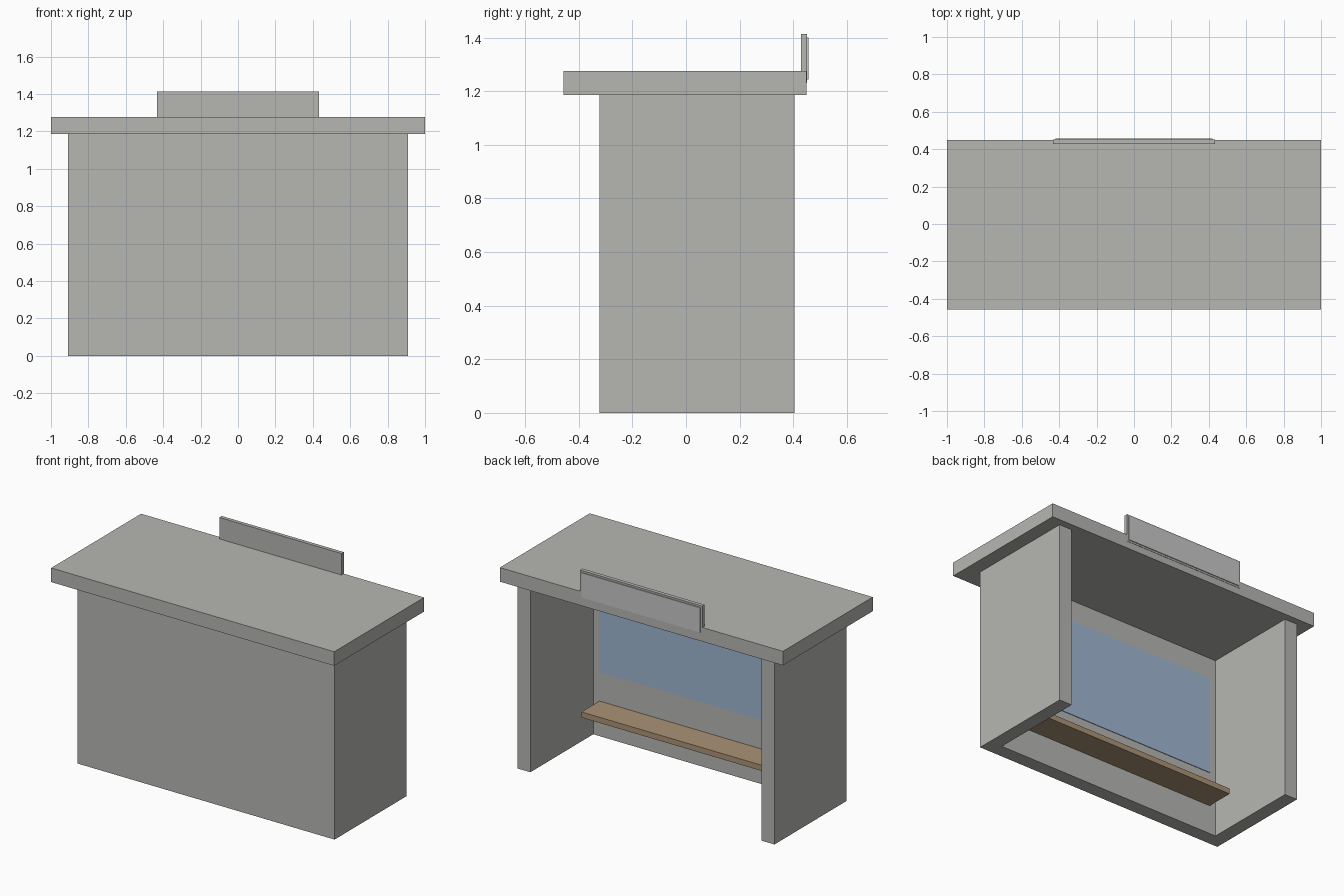
import bpy
import bmesh

cube = bpy.data.objects.get("Cube")
if cube:
    bpy.data.objects.remove(cube, do_unlink=True)


def material(name, r, g, b):
    mat = bpy.data.materials.new(name)
    mat.use_nodes = True
    mat.diffuse_color = (r, g, b, 1)
    bsdf = next(n for n in mat.node_tree.nodes if n.type == 'BSDF_PRINCIPLED')
    bsdf.inputs["Base Color"].default_value = (r, g, b, 1)
    return mat


def prism(name, outline, bottom, top, mat):
    """Extrude a plan outline from bottom to top."""
    bm = bmesh.new()
    base = bm.faces.new([bm.verts.new((x, y, bottom)) for x, y in outline])
    result = bmesh.ops.extrude_face_region(bm, geom=[base], use_keep_orig=True)
    for v in result["geom"]:
        if isinstance(v, bmesh.types.BMVert):
            v.co.z = top
    bmesh.ops.recalc_face_normals(bm, faces=bm.faces[:])
    mesh = bpy.data.meshes.new(name)
    bm.to_mesh(mesh)
    bm.free()
    mesh.materials.append(mat)
    obj = bpy.data.objects.new(name, mesh)
    bpy.context.collection.objects.link(obj)
    return obj


def box(name, half_width, y0, y1, z0, z1, mat):
    w = half_width
    return prism(name, [(-w, y0), (w, y0), (w, y1), (-w, y1)], z0, z1, mat)


concrete = material("concrete grey", 0.47, 0.47, 0.45)
pale = material("pale sign grey", 0.58, 0.58, 0.58)
glass = material("window blue", 0.35, 0.47, 0.64)
wood = material("bench wood", 0.41, 0.29, 0.18)

# Walls: one U-shaped plan, open at the back
front, rear, half, thick = -0.322, 0.404, 0.908, 0.091
inner, inner_front = half - thick, front + thick
eaves, roof_top = 1.186, 1.276
plan = [(-half, front), (half, front), (half, rear), (inner, rear),
        (inner, inner_front), (-inner, inner_front), (-inner, rear), (-half, rear)]
prism("walls", plan, 0, eaves, concrete)

# Roof slab overhanging on all sides
box("roof", 1.0, -0.457, 0.45, eaves, roof_top, concrete)

# Window panel on the inner face of the long wall
box("window_panel", 0.773, inner_front, inner_front + 0.004, 0.411, 1.047, glass)

# Bench fixed to the long wall
box("bench", 0.773, inner_front, inner_front + 0.182, 0.188, 0.224, wood)

# Sign board on the rear roof edge with a pale face plate
box("sign_board", 0.432, 0.428, 0.452, 1.231, 1.413, concrete)
box("sign_face", 0.42, 0.452, 0.457, 1.243, 1.401, pale)
